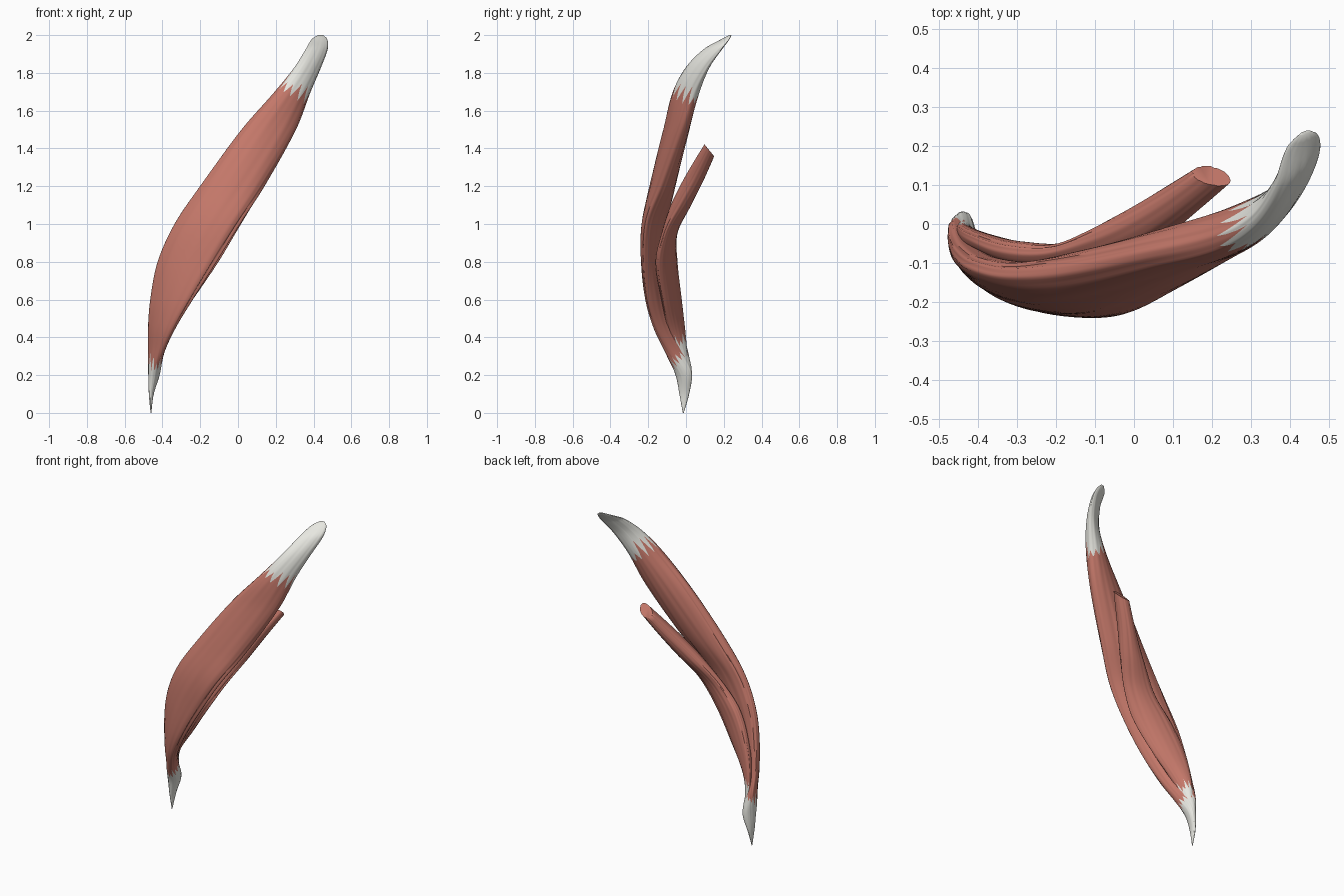
import bpy, bmesh, math, random

if "Cube" in bpy.data.objects:
    bpy.data.objects.remove(bpy.data.objects["Cube"])

random.seed(4)
N = 72      # columns around each muscle
TOOTH = 6   # columns per tooth of the tendon border


def material(name, rgb):
    m = bpy.data.materials.new(name)
    m.diffuse_color = (*rgb, 1)
    m.use_nodes = True
    m.node_tree.nodes["Principled BSDF"].inputs["Base Color"].default_value = m.diffuse_color
    return m


RED = material("muscle_red", (0.56, 0.19, 0.145))
WHITE = material("tendon_white", (0.80, 0.80, 0.75))

# Slices: z, x min, x max, y min, y max, twist in degrees
LONG = [
    (0.00, -.463, -.459, -.017, -.012, 0),
    (0.10, -.472, -.446, -.035, .017, 15),
    (0.20, -.475, -.415, -.055, .032, 15),
    (0.32, -.477, -.390, -.110, .012, -30),
    (0.45, -.477, -.330, -.172, -.025, -45),
    (0.60, -.465, -.240, -.215, -.055, -48),
    (0.80, -.425, -.115, -.237, -.085, -45),
    (1.00, -.335, .010, -.235, -.095, -32),
    (1.20, -.200, .140, -.193, -.055, -3),
    (1.50, .020, .308, -.120, .018, 22),
    (1.70, .195, .385, -.070, .072, 32),
    (1.83, .300, .440, .000, .125, 45),
    (1.93, .362, .476, .100, .195, 50),
    (1.98, .392, .472, .190, .232, 50),
    (2.00, .425, .452, .228, .240, 45),
]
SHORT = [
    (0.22, -.450, -.425, -.030, .015, 0),
    (0.40, -.455, -.380, -.085, .000, -35),
    (0.60, -.425, -.240, -.130, -.022, -45),
    (0.80, -.340, -.105, -.160, -.045, -38),
    (0.95, -.215, -.015, -.130, -.045, -25),
    (1.10, -.085, .075, -.080, .028, 0),
    (1.25, .045, .158, -.005, .102, 8),
    (1.45, .205, .280, .115, .188, 0),
]


def slice_at(rows, z):
    """Smooth interpolation of the slice table at height z."""
    n = len(rows)
    k = 0
    while k < n - 2 and z > rows[k + 1][0]:
        k += 1
    h = rows[k + 1][0] - rows[k][0]
    t = (z - rows[k][0]) / h

    def slope(i, c):
        a, b = max(i - 1, 0), min(i + 1, n - 1)
        return (rows[b][c] - rows[a][c]) / (rows[b][0] - rows[a][0])

    return [(2*t**3 - 3*t*t + 1) * rows[k][c] + (t**3 - 2*t*t + t) * h * slope(k, c)
            + (3*t*t - 2*t**3) * rows[k + 1][c] + (t**3 - t*t) * h * slope(k + 1, c)
            for c in range(1, 6)]


def point(rows, u, z, fibre):
    x0, x1, y0, y1, tw = slice_at(rows, z)
    # fibre ridges and a few deeper grooves running along the muscle
    r = 1 + fibre * (math.sin(9*u + 3*z) + 0.6 * math.sin(17*u - 4*z))
    for g, drift in ((0.9, .35), (1.9, -.3), (2.7, .2), (-.35, .2)):
        d = (u - g - drift * (z - 1) + math.pi) % (2*math.pi) - math.pi
        r -= 5 * fibre * math.exp(-(d / .1)**2) * math.sin(math.pi * min(1, max(0, z/2)))
    return ((x0 + x1)/2 + (x1 - x0)/2 * r * math.cos(u),
            (y0 + y1)/2 + (y1 - y0)/2 * r * math.sin(u + math.radians(tw)), z)


def jagged(base, cx, sy, amp):
    """Zigzag border where red muscle meets white tendon."""
    out, size = [], [random.uniform(.25, 1) * amp for _ in range(N // TOOTH)]
    for i in range(N):
        u = 2 * math.pi * i / N
        tooth = (0, .3, .65, 1, .6, .3)[i % TOOTH] * size[i // TOOTH]
        out.append(base + cx * math.cos(u) + sy * math.sin(u) + tooth - amp / 2)
    return out


def loft(name, rows, low, high, rings, mat, caps=(False, False), fibre=.011):
    bm = bmesh.new()
    grid = []
    for j in range(rings + 1):
        s = j / rings
        grid.append([bm.verts.new(point(rows, 2*math.pi*i/N,
                                        low[i] + (high[i] - low[i]) * s, fibre))
                     for i in range(N)])
    for a, b in zip(grid, grid[1:]):
        for i in range(N):
            k = (i + 1) % N
            bm.faces.new((a[i], a[k], b[k], b[i]))
    if caps[0]:
        bm.faces.new(grid[0][::-1])
    if caps[1]:
        bm.faces.new(grid[-1])
    me = bpy.data.meshes.new(name)
    bm.to_mesh(me)
    bm.free()
    me.materials.append(mat)
    ob = bpy.data.objects.new(name, me)
    bpy.context.collection.objects.link(ob)
    bpy.context.view_layer.objects.active = ob
    ob.select_set(True)
    bpy.ops.object.shade_smooth_by_angle(angle=math.radians(50))
    ob.select_set(False)


flat = lambda z: [z] * N

# Long head with a tendon at each end
lower, upper = jagged(.31, 0, .04, .10), jagged(1.73, -.045, 0, .11)
loft("lower_tendon", LONG, flat(0), lower, 16, WHITE, (True, False))
loft("long_head", LONG, lower, upper, 70, RED)
loft("upper_tendon", LONG, upper, flat(2), 24, WHITE, (False, True))

# Short head behind it, with a slanted cut at the top
joint = jagged(.37, .0, .04, .08)
cut = [1.39 - .032 * math.sin(2*math.pi*i/N) for i in range(N)]
loft("short_head_tendon", SHORT, flat(.22), joint, 8, WHITE, (True, False))
loft("short_head", SHORT, joint, cut, 50, RED, (False, True))
